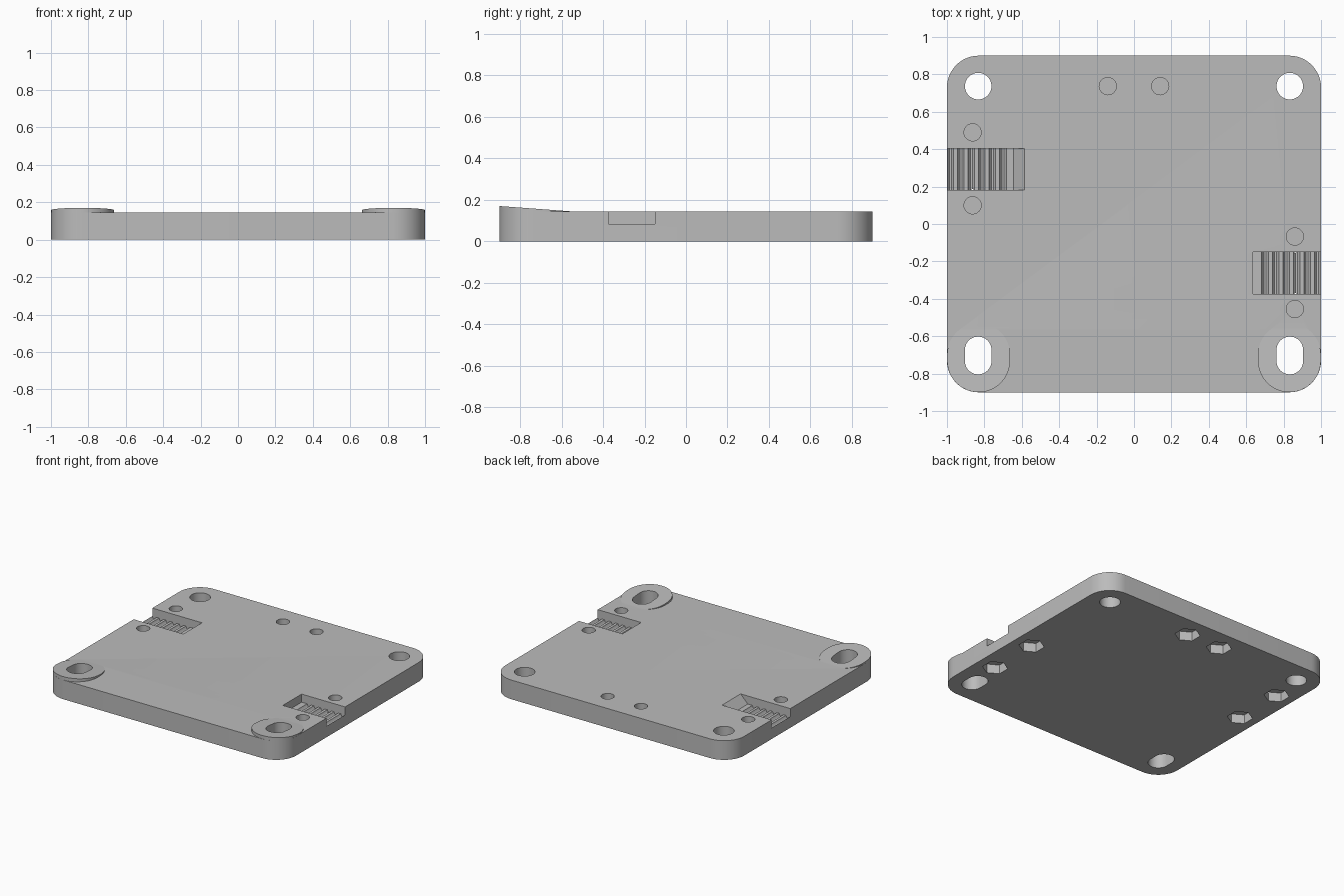
import bpy, bmesh
from math import cos, sin, pi, radians

default = bpy.data.objects.get("Cube")
if default:
    bpy.data.objects.remove(default, do_unlink=True)

TOP = 0.145

grey = bpy.data.materials.new("plain grey")
grey.use_nodes = True
grey.diffuse_color = (0.5, 0.5, 0.5, 1)
grey.node_tree.nodes["Principled BSDF"].inputs["Base Color"].default_value = (0.5, 0.5, 0.5, 1)


def rounded(cx, cy, hx, hy, r, n=12):
    """Rounded outline: circles of radius r around a box of half size hx, hy."""
    pts = []
    for k, (sx, sy) in enumerate([(1, 1), (-1, 1), (-1, -1), (1, -1)]):
        for i in range(n + 1):
            a = (k + i / n) * pi / 2
            pts.append((cx + sx * hx + r * cos(a), cy + sy * hy + r * sin(a)))
    return pts


def ngon(cx, cy, r, n, turn=0.0):
    return [(cx + r * cos(turn + 2 * pi * i / n), cy + r * sin(turn + 2 * pi * i / n))
            for i in range(n)]


def prism(bm, pts, lo, hi, place=lambda a, b, c: (a, b, c), top=None):
    """Extrude an outline from lo to hi; place maps it to space, top gives a sloped end."""
    low = [bm.verts.new(place(a, b, lo)) for a, b in pts]
    high = [bm.verts.new(place(a, b, top(a, b) if top else hi)) for a, b in pts]
    bm.faces.new(low[::-1])
    bm.faces.new(high)
    for i in range(len(pts)):
        j = (i + 1) % len(pts)
        bm.faces.new((low[i], low[j], high[j], high[i]))


def make(name, bm):
    bmesh.ops.remove_doubles(bm, verts=bm.verts, dist=1e-5)
    bmesh.ops.recalc_face_normals(bm, faces=bm.faces)
    mesh = bpy.data.meshes.new(name)
    bm.to_mesh(mesh)
    bm.free()
    mesh.materials.append(grey)
    ob = bpy.data.objects.new(name, mesh)
    bpy.context.collection.objects.link(ob)
    return ob


def combine(target, tool, operation):
    mod = target.modifiers.new(operation.lower(), "BOOLEAN")
    mod.operation, mod.solver, mod.object = operation, "EXACT", tool
    bpy.context.view_layer.objects.active = target
    bpy.ops.object.modifier_apply(modifier=mod.name)
    bpy.data.objects.remove(tool, do_unlink=True)


# Plate with rounded corners
bm = bmesh.new()
prism(bm, rounded(0, 0, 0.83, 0.73, 0.17), 0, TOP)
plate = make("mounting_plate", bm)

# Sloped pads on the two front corners
bm = bmesh.new()
for side in (-1, 1):
    prism(bm, rounded(side * 0.831, -0.715, 0, 0.0165, 0.168), 0.05, 0,
          top=lambda x, y: TOP + (-0.555 - y) * 0.074)
combine(plate, make("front_pads", bm), "UNION")

# Mounting holes: round at the back, slotted at the front
bm = bmesh.new()
for side in (-1, 1):
    prism(bm, ngon(side * 0.833, 0.737, 0.071, 48), -0.1, 0.3)
    prism(bm, rounded(side * 0.833, -0.703, 0, 0.03, 0.071), -0.1, 0.3)

# Screw holes from above, hexagonal nut pockets from below
screws = [(-0.14, 0.737), (0.14, 0.737), (-0.863, 0.49), (-0.863, 0.1),
          (0.86, -0.067), (0.86, -0.455)]
for x, y in screws:
    prism(bm, ngon(x, y, 0.046, 32), 0.078, 0.3)
    prism(bm, ngon(x, y, 0.088, 6, pi / 2), -0.1, 0.068)
combine(plate, make("hole_cutters", bm), "DIFFERENCE")


def belt_notch(bm, side, inner, ramp, y0, y1, floor=0.084, pitch=0.0562, depth=0.021):
    """Toothed notch open at one side edge; an optional ramp leads out of it."""
    pts = [(1.1, 0.3), (1.1, floor)]
    x = 0.982
    while x - 0.02 > inner:
        pts += [(x + 0.018, floor), (x + 0.011, floor - depth * 0.75), (x + 0.005, floor - depth),
                (x - 0.005, floor - depth), (x - 0.011, floor - depth * 0.75), (x - 0.018, floor)]
        x -= pitch
    pts += [(inner, floor), (inner - ramp, TOP), (inner - ramp, 0.3)]
    prism(bm, pts, y0, y1, place=lambda a, b, c: (side * a, c, b))


# Toothed belt notches on both sides
bm = bmesh.new()
belt_notch(bm, -1, 0.645, 0.06, 0.183, 0.405)
belt_notch(bm, 1, 0.637, 0.0, -0.374, -0.15)
combine(plate, make("notch_cutters", bm), "DIFFERENCE")

bpy.ops.object.select_all(action="DESELECT")
plate.select_set(True)
bpy.context.view_layer.objects.active = plate
bpy.ops.object.shade_smooth_by_angle(angle=radians(25))
